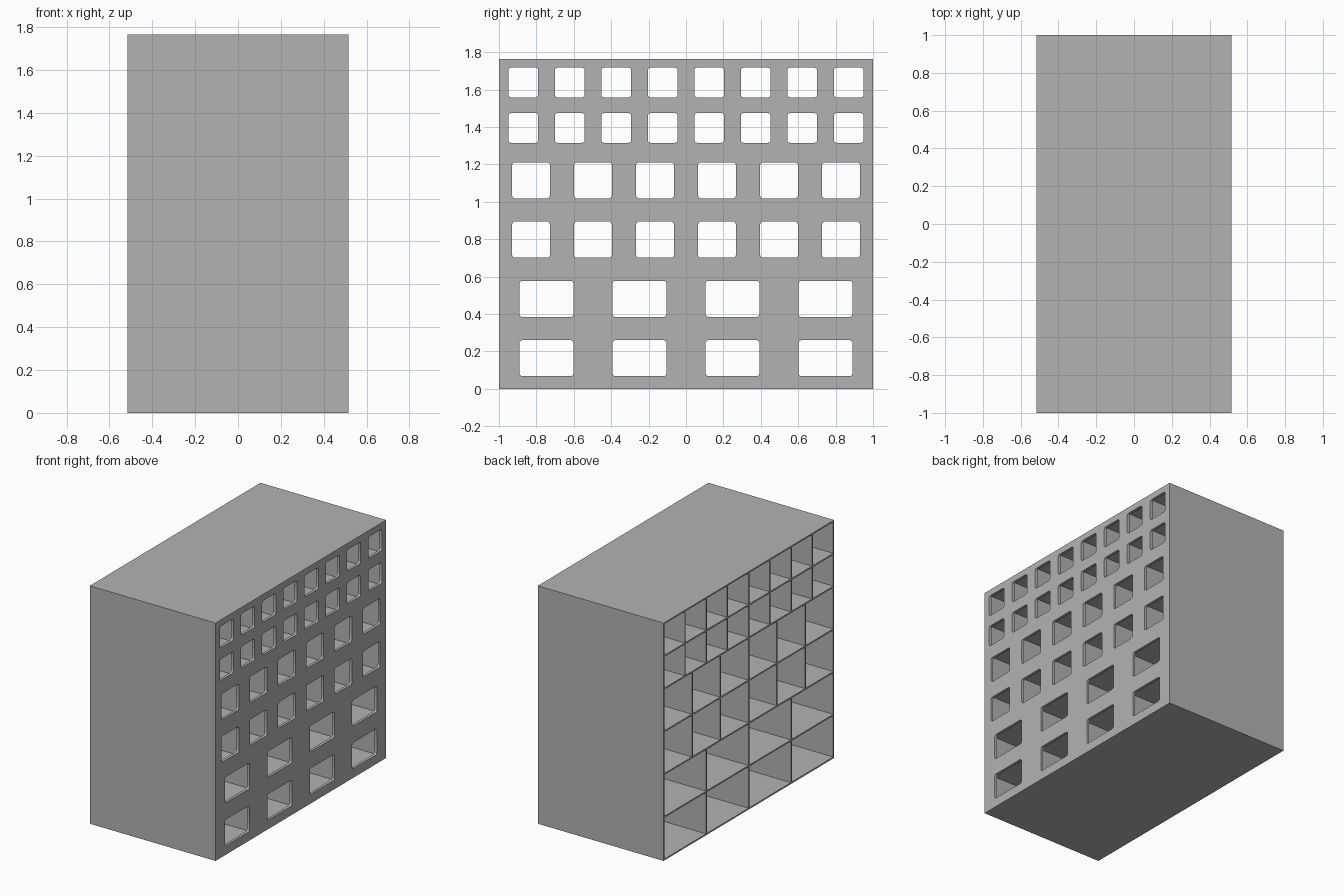
import bpy
import bmesh
from mathutils import Matrix, Vector

if "Cube" in bpy.data.objects:
    bpy.data.objects.remove(bpy.data.objects["Cube"], do_unlink=True)

DEPTH, WIDTH = 1.032, 2.0      # x and y size of the case
WALL, FACE = 0.011, 0.02       # divider and front plate thickness
RADIUS = 0.016                 # window corner radius
X0, X1 = -DEPTH / 2, DEPTH / 2

# Rows from the bottom up: columns, pitch, window width, window height
ROWS = ([(4, 0.317, 0.288, 0.193)] * 2
        + [(6, 0.317, 0.202, 0.193)] * 2
        + [(8, 0.243, 0.160, 0.159)] * 2)
HEIGHT = sum(row[1] for row in ROWS) + WALL

grey = bpy.data.materials.new("light grey")
grey.use_nodes = True
colour = (0.45, 0.45, 0.45, 1)
grey.diffuse_color = colour
grey.node_tree.nodes["Principled BSDF"].inputs["Base Color"].default_value = colour


def add_box(bm, low, high, radius=0):
    """Add a box between two corners, with optional rounded edges along x."""
    low, high = Vector(low), Vector(high)
    place = Matrix.Translation((low + high) / 2) @ Matrix.Diagonal((*(high - low), 1))
    verts = bmesh.ops.create_cube(bm, size=1, matrix=place)["verts"]
    if radius:
        edges = {e for v in verts for e in v.link_edges
                 if abs(e.verts[0].co.x - e.verts[1].co.x) > 0.01}
        bmesh.ops.bevel(bm, geom=list(edges), offset=radius, segments=4,
                        profile=0.5, affect="EDGES")


def make_object(name, bm):
    mesh = bpy.data.meshes.new(name)
    bm.to_mesh(mesh)
    bm.free()
    mesh.materials.append(grey)
    obj = bpy.data.objects.new(name, mesh)
    bpy.context.collection.objects.link(obj)
    return obj


# Solid case, compartments open on the -x side, windows through the +x plate
solid, cells, windows = bmesh.new(), bmesh.new(), bmesh.new()
add_box(solid, (X0, -WIDTH / 2, 0), (X1, WIDTH / 2, HEIGHT))
z = WALL / 2
for columns, pitch, win_w, win_h in ROWS:
    step = (WIDTH - WALL) / columns
    mid_z = z + pitch / 2
    for i in range(columns):
        mid_y = (i + 0.5 - columns / 2) * step
        half_y, half_z = (step - WALL) / 2, (pitch - WALL) / 2
        add_box(cells, (X0 - 0.1, mid_y - half_y, mid_z - half_z),
                (X1 - FACE, mid_y + half_y, mid_z + half_z))
        add_box(windows, (X1 - FACE * 2, mid_y - win_w / 2, mid_z - win_h / 2),
                (X1 + 0.1, mid_y + win_w / 2, mid_z + win_h / 2), RADIUS)
    z += pitch

case = make_object("compartment_case", solid)
cutters = [make_object("cell_cutter", cells), make_object("window_cutter", windows)]
for cutter in cutters:
    cutter.hide_render = True
    cut = case.modifiers.new(cutter.name, "BOOLEAN")
    cut.operation = "DIFFERENCE"
    cut.solver = "EXACT"
    cut.object = cutter

# Bake the cuts and drop the helpers
bpy.context.view_layer.update()
case.data = bpy.data.meshes.new_from_object(
    case.evaluated_get(bpy.context.evaluated_depsgraph_get()))
case.modifiers.clear()
for cutter in cutters:
    bpy.data.objects.remove(cutter, do_unlink=True)

bpy.ops.object.select_all(action="DESELECT")
case.select_set(True)
bpy.context.view_layer.objects.active = case
bpy.ops.object.shade_smooth_by_angle()
